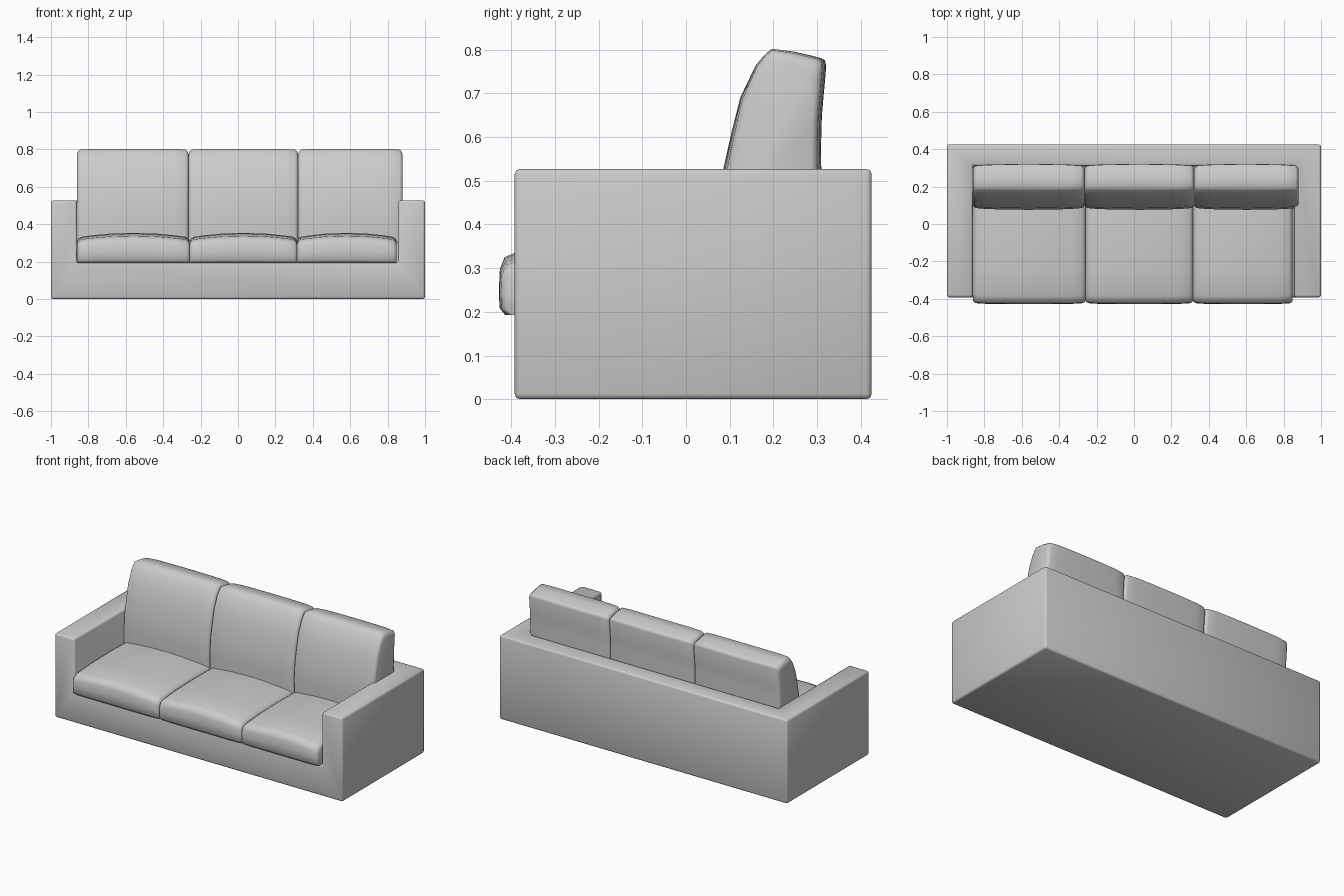
import bpy, bmesh, math

if "Cube" in bpy.data.objects:
    bpy.data.objects.remove(bpy.data.objects["Cube"])


def activate(obj):
    bpy.ops.object.select_all(action='DESELECT')
    obj.select_set(True)
    bpy.context.view_layer.objects.active = obj


def smooth(obj, angle):
    activate(obj)
    bpy.ops.object.shade_smooth_by_angle(angle=math.radians(angle))


def box(name, lo, hi):
    bpy.ops.mesh.primitive_cube_add(size=1, location=[(a + b) / 2 for a, b in zip(lo, hi)])
    obj = bpy.context.object
    obj.name = name
    obj.scale = [b - a for a, b in zip(lo, hi)]
    bpy.ops.object.transform_apply(location=True, rotation=False, scale=True)
    return obj


def cushion(name, x0, x1, profile, pivot, rings):
    """Loft a (y, z) profile along x, drawing it in towards the pivot at both ends."""
    half = (x1 - x0) / 2
    stations = [(x0 + d * half, iy, iz) for d, iy, iz in rings]
    stations += [(x1 - d * half, iy, iz) for d, iy, iz in reversed(rings[:-1])]
    py, pz = pivot
    ry = max(abs(y - py) for y, z in profile)
    rz = max(abs(z - pz) for y, z in profile)
    bm = bmesh.new()
    loops = [[bm.verts.new((x, py + (y - py) * (1 - iy / ry), pz + (z - pz) * (1 - iz / rz)))
              for y, z in profile] for x, iy, iz in stations]
    n = len(profile)
    for a, b in zip(loops, loops[1:]):
        for i in range(n):
            j = (i + 1) % n
            bm.faces.new((a[i], a[j], b[j], b[i]))
    bm.faces.new(loops[0])
    bm.faces.new(loops[-1])
    bmesh.ops.recalc_face_normals(bm, faces=bm.faces)
    mesh = bpy.data.meshes.new(name)
    bm.to_mesh(mesh)
    bm.free()
    obj = bpy.data.objects.new(name, mesh)
    bpy.context.collection.objects.link(obj)
    smooth(obj, 60)
    return obj


# Frame: one block with the seating well cut out, edges softened
frame = box("frame", (-1, -0.392, 0), (1, 0.425, 0.527))
cutter = box("well_cutter", (-0.862, -0.8, 0.195), (0.857, 0.312, 0.9))
cutter.hide_render = True
cut = frame.modifiers.new("well", 'BOOLEAN')
cut.operation = 'DIFFERENCE'
cut.solver = 'EXACT'
cut.object = cutter
bevel = frame.modifiers.new("soft_edges", 'BEVEL')
bevel.width = 0.012
bevel.segments = 2
bevel.limit_method = 'ANGLE'
activate(frame)
for mod in list(frame.modifiers):
    bpy.ops.object.modifier_apply(modifier=mod.name)
bpy.data.objects.remove(cutter)
smooth(frame, 60)

# Seat cushions: crowned tops, slightly overhanging the front
seat_profile = [(-0.414, 0.193), (-0.427, 0.21), (-0.428, 0.255), (-0.426, 0.298),
                (-0.415, 0.325), (-0.385, 0.338), (-0.25, 0.35), (-0.05, 0.354),
                (0.12, 0.35), (0.30, 0.335), (0.305, 0.193)]
seat_rings = [(0, 0.018, 0.045), (0.02, 0.009, 0.032), (0.07, 0.004, 0.022),
              (0.25, 0.001, 0.014), (0.6, 0, 0.004), (1, 0, 0)]
for i, (x0, x1) in enumerate([(-0.86, -0.258), (-0.258, 0.316), (0.316, 0.848)]):
    cushion(f"seat_cushion_{i + 1}", x0, x1, seat_profile, (-0.06, 0.193), seat_rings)

# Back cushions: leaning front face, sloped top
back_profile = [(0.078, 0.30), (0.076, 0.42), (0.085, 0.525), (0.104, 0.61),
                (0.124, 0.69), (0.160, 0.765), (0.180, 0.788), (0.196, 0.802),
                (0.25, 0.795), (0.305, 0.782), (0.318, 0.776), (0.321, 0.762),
                (0.311, 0.65), (0.309, 0.58), (0.312, 0.30)]
back_rings = [(0, 0.026, 0.028), (0.02, 0.014, 0.012), (0.06, 0.009, 0.003),
              (0.25, 0.004, 0), (0.6, 0.001, 0), (1, 0, 0)]
for i, (x0, x1) in enumerate([(-0.861, -0.264), (-0.264, 0.322), (0.322, 0.880)]):
    cushion(f"back_cushion_{i + 1}", x0, x1, back_profile, (0.2, 0.30), back_rings)
